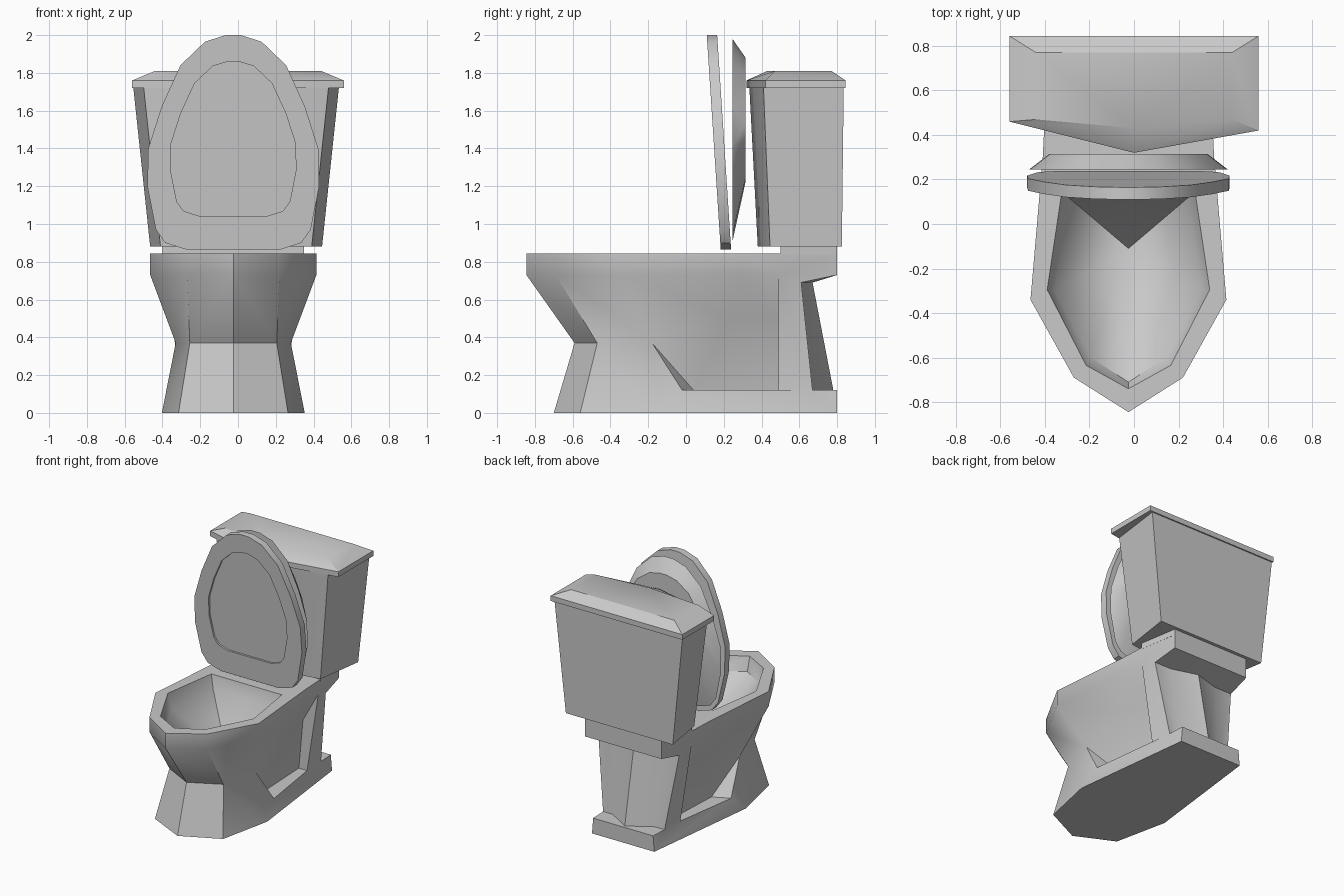
import bpy
import bmesh
from math import radians

cube = bpy.data.objects.get("Cube")
if cube:
    bpy.data.objects.remove(cube, do_unlink=True)

porcelain = bpy.data.materials.new("grey porcelain")
porcelain.use_nodes = True
colour = (0.588, 0.588, 0.588, 1)
porcelain.diffuse_color = colour
porcelain.node_tree.nodes["Principled BSDF"].inputs["Base Color"].default_value = colour


def finish(name, bm, offset=0.0, angle=30):
    """Weld, orient and shade a mesh, then add it to the scene."""
    bmesh.ops.remove_doubles(bm, verts=bm.verts, dist=0.0005)
    bmesh.ops.recalc_face_normals(bm, faces=bm.faces)
    mesh = bpy.data.meshes.new(name)
    bm.to_mesh(mesh)
    bm.free()
    mesh.materials.append(porcelain)
    obj = bpy.data.objects.new(name, mesh)
    obj.location.x = offset
    bpy.context.collection.objects.link(obj)
    bpy.ops.object.select_all(action="DESELECT")
    obj.select_set(True)
    bpy.context.view_layer.objects.active = obj
    bpy.ops.object.shade_smooth_by_angle(angle=radians(angle))
    return obj


def loft(name, rings, offset=0.0):
    """Skin equal-sized closed rings and cap both ends."""
    bm = bmesh.new()
    loops = [[bm.verts.new(p) for p in ring] for ring in rings]
    for low, high in zip(loops, loops[1:]):
        for i in range(len(low)):
            j = (i + 1) % len(low)
            bm.faces.new((low[i], low[j], high[j], high[i]))
    bm.faces.new(loops[0])
    bm.faces.new(loops[-1])
    return finish(name, bm, offset)


def mirrored(name, points, faces, offset):
    """Build named-point faces on both sides of the centre plane."""
    bm = bmesh.new()
    for side in (1, -1):
        verts = {k: bm.verts.new((side * x, y, z)) for k, (x, y, z) in points.items()}
        for face in faces:
            bm.faces.new([verts[k] for k in face.split()])
    return finish(name, bm, offset, 38)


# Bowl and pedestal: half of the body as named points
CENTRE = -0.025
RIM, UNDER, LIP, LEDGE = 0.845, 0.73, 0.74, 0.12
points = {}


def level(z, **flat):
    for key, (x, y) in flat.items():
        points[key] = (x, y, z)


level(RIM, rim_tip=(0, -.845), rim_front=(.245, -.69), rim_side=(.44, -.34),
      rim_mid=(.385, .3), rim_post=(.375, .5), rim_back=(.325, .8), rim_end=(0, .8),
      in_tip=(0, -.74), in_front=(.19, -.635), in_side=(.365, -.295),
      in_back=(.3, .14), in_end=(0, .14))
level(UNDER, low_tip=(0, -.845), low_front=(.245, -.69), low_side=(.44, -.34),
      low_mid=(.385, .3), low_post=(.365, .49), low_back=(.325, .8), low_end=(0, .8))
level(LIP, lip_tip=(0, -.71), lip_front=(.17, -.6), lip_side=(.33, -.3),
      lip_back=(.27, .12), lip_end=(0, .12))
level(0.42, drain=(0, -.11))
level(0.37, waist_tip=(0, -.59), waist_front=(.23, -.47), waist_side=(.305, -.18))
level(0.5, panel_mid=(.275, .23), panel_back=(.235, .49))
level(0.69, post_top=(.345, .61), post_in=(.2, .61), pipe_top=(0, .67))
level(LEDGE, ledge_front=(.345, -.02), ledge_back=(.27, .49), ledge_in=(.22, .04),
      ledge_in_back=(.2, .49), post_foot=(.262, .67), post_foot_in=(.18, .67),
      pipe_foot=(0, .78), heel=(.255, .8), heel_end=(0, .8))
level(0, base_tip=(0, -.7), base_front=(.29, -.56), base_side=(.378, -.15),
      base_back=(.265, .8), base_end=(0, .8))

faces = [
    # rim top and deck
    "rim_tip rim_front in_front in_tip", "rim_front rim_side in_side in_front",
    "rim_side rim_mid in_back in_side",
    "rim_mid rim_post rim_back rim_end in_end in_back",
    # rim sides
    "rim_tip rim_front low_front low_tip", "rim_front rim_side low_side low_front",
    "rim_side rim_mid low_mid low_side", "rim_mid rim_post low_post low_mid",
    "rim_post rim_back low_back post_top low_post",
    "rim_back rim_end low_end low_back",
    # basin
    "in_tip in_front lip_front lip_tip", "in_front in_side lip_side lip_front",
    "in_side in_back lip_back lip_side", "in_back in_end lip_end lip_back",
    "lip_tip lip_front drain", "lip_front lip_side drain",
    "lip_side lip_back drain", "lip_back lip_end drain",
    # front of the bowl and foot
    "low_tip low_front waist_front waist_tip",
    "low_front low_side waist_side", "low_front waist_side waist_front",
    "waist_tip waist_front base_front base_tip",
    "waist_front waist_side base_side base_front",
    "waist_side ledge_front base_side",
    # recessed side panel
    "low_side low_mid panel_mid", "low_side panel_mid waist_side",
    "low_mid low_post panel_back panel_mid",
    "waist_side panel_mid ledge_in", "panel_mid panel_back ledge_in_back ledge_in",
    "waist_side ledge_in ledge_front",
    "ledge_front ledge_in ledge_in_back ledge_back",
    "low_post panel_back ledge_in_back ledge_back",
    # rear post, ridged drain pipe and heel
    "low_post post_top post_foot ledge_back",
    "post_top post_in post_foot_in post_foot",
    "post_in pipe_top pipe_foot post_foot_in",
    "low_back low_end pipe_top post_in post_top",
    "post_foot post_foot_in pipe_foot heel_end heel",
    "base_side ledge_front ledge_back post_foot heel base_back",
    "heel heel_end base_end base_back",
    "base_tip base_front base_side base_back base_end",
]
mirrored("bowl_and_pedestal", points, faces, CENTRE)


def bowed(z, front, back, nose, corner, rear, skew=0.02):
    """Five-sided plan with a pointed front, its right corner set further back."""
    return [(-front, corner + skew, z), (0, nose, z), (front, corner - skew, z),
            (back, rear, z), (-back, rear, z)]


# Tank, its support and its lid
loft("tank_support", [[(-.375, .5, z), (.375, .5, z), (.325, .8, z), (-.325, .8, z)]
                      for z in (RIM - .01, .885)], CENTRE)
loft("tank", [bowed(.88, .4, .455, .38, .465, .825),
              bowed(1.73, .49, .545, .335, .43, .835)], -.01)
loft("tank_lid", [bowed(1.72, .56, .56, .32, .44, .845),
                  bowed(1.76, .56, .56, .32, .44, .845),
                  bowed(1.81, .44, .44, .43, .47, .77, 0)])

# Raised seat and cover share one egg-shaped outline
half = [(.04, 2), (.15, 1.965), (.28, 1.84), (.38, 1.62), (.45, 1.4),
        (.455, 1.2), (.41, .97), (.36, .9), (.25, .865)]
egg = half + [(-x, z) for x, z in reversed(half)]
MID = 1.43


def egg_ring(wide, tall, lift, depth):
    """Scaled outline; depth gives y for a height."""
    ring = [(x * wide, MID + lift + (z - MID) * tall) for x, z in egg]
    return [(x, depth(z), z) for x, z in ring]


def lean(extra):
    return lambda z: .11 + extra + (2 - z) * .065


loft("seat", [egg_ring(.73, .72, .02, lean(.015)), egg_ring(.73, .72, .02, lean(0)),
              egg_ring(1, 1, 0, lean(0)), egg_ring(1, 1, 0, lean(.055))], CENTRE)
loft("seat_cover", [egg_ring(.98, .95, .01, lambda z: .245),
                    egg_ring(.78, .58, .12, lambda z: .315)], CENTRE)
